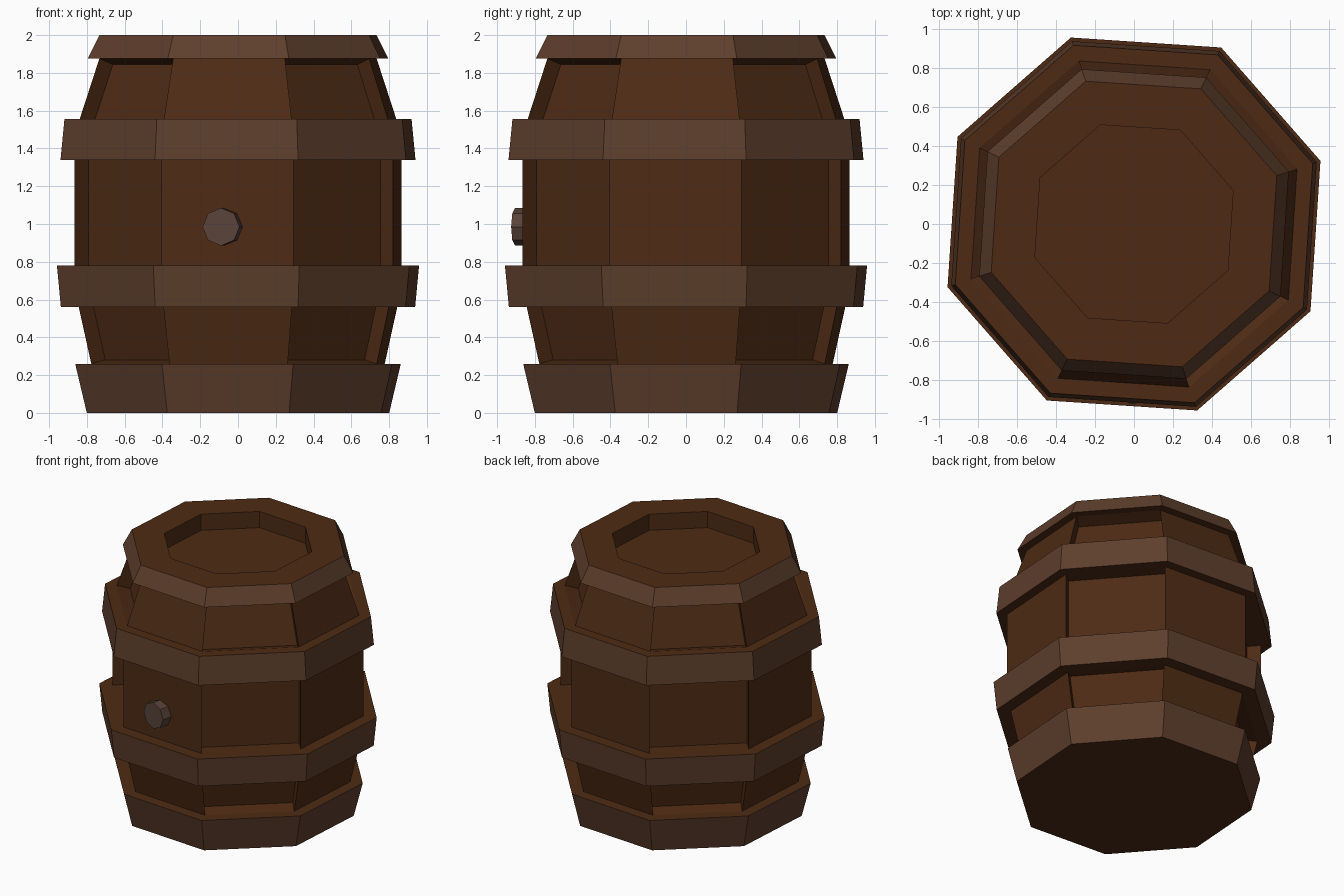
import bpy, bmesh
from math import radians, cos, sin
from mathutils import Vector

if "Cube" in bpy.data.objects:
    bpy.data.objects.remove(bpy.data.objects["Cube"])

SIDES, PHASE, RECESS = 8, 18.7, 0.1


def material(name, rgb):
    m = bpy.data.materials.new(name)
    m.diffuse_color = (*rgb, 1)
    m.use_nodes = True
    m.node_tree.nodes["Principled BSDF"].inputs["Base Color"].default_value = m.diffuse_color
    return m


wood = material("wood", (0.076, 0.024, 0.007))
band = material("band", (0.11, 0.048, 0.025))
bung_mat = material("bung", (0.10, 0.055, 0.04))

# Barrel profile from base to lid: radius, height, kind of the segment above it
profile = [
    (0.845, 0.00, "hoop"), (0.91, 0.26, "ledge"),
    (0.82, 0.26, "stave"), (0.89, 0.56, "ledge"),
    (0.99, 0.56, "hoop"), (1.012, 0.78, "ledge"),
    (0.915, 0.78, "stave"), (0.915, 1.34, "ledge"),
    (0.992, 1.34, "hoop"), (0.97, 1.555, "ledge"),
    (0.885, 1.555, "stave"), (0.775, 1.875, "ledge"),
    (0.84, 1.875, "hoop"), (0.775, 2.00, "ledge"),
    (0.538, 2.00, "ledge"), (0.538, 1.875, "end"),
]

bm = bmesh.new()
rings = []
for r, z, _ in profile:
    angles = [radians(PHASE + 360 / SIDES * k) for k in range(SIDES)]
    rings.append([bm.verts.new((r * cos(a), r * sin(a), z)) for a in angles])

# Walls of the barrel; remember the diagonal staves
sunken = []
for i in range(len(profile) - 1):
    low, high, kind = rings[i], rings[i + 1], profile[i][2]
    for k in range(SIDES):
        n = (k + 1) % SIDES
        f = bm.faces.new((low[k], low[n], high[n], high[k]))
        f.material_index = int(kind == "hoop")
        if kind == "stave" and k % 2 == 0:
            sunken.append(f)

# Base and recessed lid
bm.faces.new(rings[0][::-1])
bm.faces.new(rings[-1])
bm.normal_update()

# Push the diagonal staves inward
for f in bmesh.ops.extrude_discrete_faces(bm, faces=sunken)["faces"]:
    f.normal_update()
    bmesh.ops.translate(bm, verts=f.verts, vec=-f.normal * RECESS)
bmesh.ops.recalc_face_normals(bm, faces=bm.faces)

mesh = bpy.data.meshes.new("barrel_body")
bm.to_mesh(mesh)
bm.free()
mesh.materials.append(wood)
mesh.materials.append(band)
body = bpy.data.objects.new("barrel_body", mesh)
bpy.context.collection.objects.link(body)

# Bung plugged into the front stave
out = Vector((cos(radians(258)), sin(radians(258)), 0))
length = 0.16
bpy.ops.mesh.primitive_cylinder_add(
    vertices=8, radius=0.1, depth=length,
    location=Vector((-0.09, -0.905, 0.985)) - out * length / 2,
    rotation=out.to_track_quat("Z", "Y").to_euler())
bung = bpy.context.object
bung.name = "bung"
bung.data.materials.append(bung_mat)
